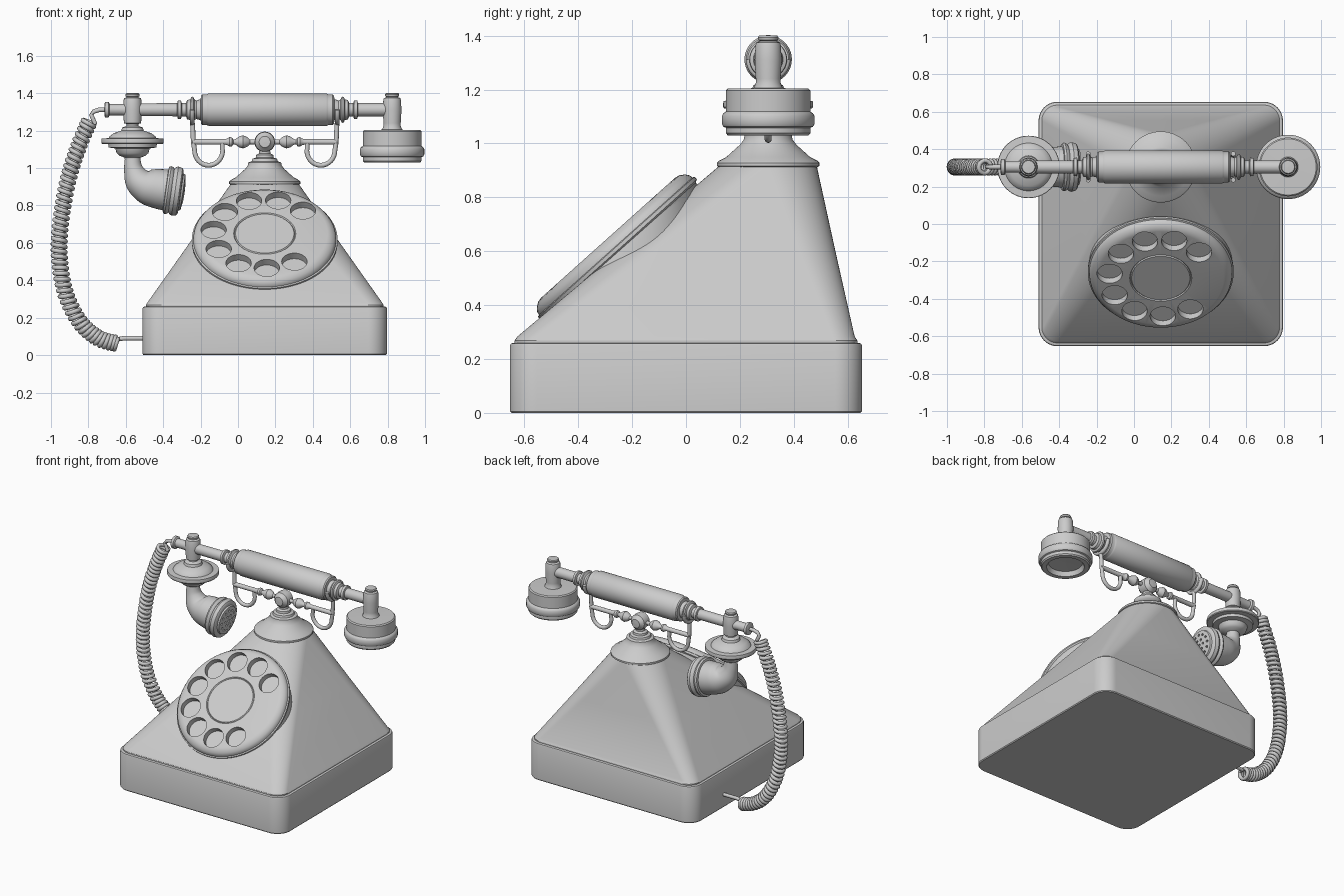
import bpy, bmesh
from math import sin, cos, pi, radians
from mathutils import Vector, Matrix

if "Cube" in bpy.data.objects:
    bpy.data.objects.remove(bpy.data.objects["Cube"])

CX, HY, HZ = 0.143, 0.305, 1.312      # body centre x, handset axis y and z
LX, RX = -0.564, 0.824                # mouthpiece and earpiece x


def finish(name, bm, angle=32):
    bmesh.ops.remove_doubles(bm, verts=bm.verts, dist=1e-5)
    bmesh.ops.recalc_face_normals(bm, faces=bm.faces)
    me = bpy.data.meshes.new(name)
    bm.to_mesh(me)
    bm.free()
    ob = bpy.data.objects.new(name, me)
    bpy.context.collection.objects.link(ob)
    smooth_shade(ob, angle)
    return ob


def smooth_shade(ob, angle=32):
    bpy.ops.object.select_all(action='DESELECT')
    bpy.context.view_layer.objects.active = ob
    ob.select_set(True)
    bpy.ops.object.shade_smooth_by_angle(angle=radians(angle))


def skin(name, rings, angle=32):
    """Bridge closed rings of points and cap both ends."""
    bm = bmesh.new()
    rows = [[bm.verts.new(p) for p in ring] for ring in rings]
    n = len(rows[0])
    for a, b in zip(rows, rows[1:]):
        for i in range(n):
            j = (i + 1) % n
            bm.faces.new((a[i], a[j], b[j], b[i]))
    bm.faces.new(rows[0])
    bm.faces.new(rows[-1])
    return finish(name, bm, angle)


def lathe(name, profile, origin, axis=(0, 0, 1), seg=56):
    q = Vector((0, 0, 1)).rotation_difference(Vector(axis).normalized())
    o = Vector(origin)
    return skin(name, [[o + q @ Vector((max(r, 1e-4) * cos(2 * pi * i / seg), max(r, 1e-4) * sin(2 * pi * i / seg), h))
                        for i in range(seg)] for r, h in profile])


def sweep(name, path, radii, seg=12):
    """Round tube along a path with a radius at each point."""
    path = [Vector(p) for p in path]
    if not isinstance(radii, list):
        radii = [radii] * len(path)
    rings, u, last = [], None, len(path) - 1
    for k, p in enumerate(path):
        t = (path[min(k + 1, last)] - path[max(k - 1, 0)]).normalized()
        u = t.orthogonal() if u is None else u - t * u.dot(t)
        u.normalize()
        w = t.cross(u)
        rings.append([p + radii[k] * (u * cos(2 * pi * i / seg) + w * sin(2 * pi * i / seg)) for i in range(seg)])
    return skin(name, rings, 50)


def spline(pts, n):
    """Catmull-Rom curve through points of any dimension."""
    q = [pts[0]] + list(pts) + [pts[-1]]
    out = []
    for a, b, c, d in zip(q, q[1:], q[2:], q[3:]):
        for k in range(n):
            t = k / n
            out.append(tuple(0.5 * (2 * y + (z - x) * t + (2 * x - 5 * y + 4 * z - w) * t * t
                                    + (3 * y - x - 3 * z + w) * t ** 3) for x, y, z, w in zip(a, b, c, d)))
    return out + [tuple(pts[-1])]


def rounded_square(half, r, y, z, n=12):
    return [(CX + sx * (half - r) + r * cos(a), y + sy * (half - r) + r * sin(a), z)
            for c, (sx, sy) in enumerate(((1, 1), (-1, 1), (-1, -1), (1, -1)))
            for a in [pi / 2 * (c + k / n) for k in range(n + 1)]]


def drill(ob, centres, axis, r, depth, seg):
    """Sink round holes into an object."""
    bm = bmesh.new()
    rot = Vector((0, 0, 1)).rotation_difference(Vector(axis)).to_matrix().to_4x4()
    for c in centres:
        bmesh.ops.create_cone(bm, cap_ends=True, segments=seg, radius1=r, radius2=r, depth=2 * depth,
                              matrix=Matrix.Translation(c) @ rot)
    cutter = finish("hole_cutter", bm)
    cutter.hide_render = True
    mod = ob.modifiers.new("holes", 'BOOLEAN')
    mod.operation, mod.object, mod.solver = 'DIFFERENCE', cutter, 'EXACT'
    bpy.context.view_layer.objects.active = ob
    bpy.ops.object.modifier_apply(modifier=mod.name)
    bpy.data.objects.remove(cutter)
    smooth_shade(ob)


# Plinth and sloping body
skin("base", [rounded_square(h, r, 0, z) for h, r, z in
              ((.648, .095, 0), (.653, .1, .006), (.653, .1, .25), (.65, .097, .257), (.643, .09, .26))])
skin("body", [rounded_square(h, r, y, z) for h, r, y, z in
              ((.636, .085, 0, .25), (.636, .085, 0, .268), (.626, .08, 0, .283),
               (.402, .13, .1525, .6), (.18, .1799, HY, .918))])

# Collar on top of the body and the cradle hub
lathe("collar", [(.18, .91), (.19, .916), (.19, .928), (.182, .936), (.155, .95), (.105, .995), (.09, 1.015),
                 (.088, 1.03), (.07, 1.036), (.066, 1.05), (.048, 1.056), (.046, 1.07), (.03, 1.078), (.027, 1.14)],
      (CX, HY, 0))
lathe("cradle_hub", [(0, -.055), (.03, -.053), (.036, -.045), (.052, -.03), (.055, 0), (.052, .03),
                     (.036, .045), (.03, .053), (0, .055)], (CX, HY, 1.14), (0, 1, 0), 32)

# Dial with finger holes, and the housing beneath it
N, V, U = Vector((0, -.667, .745)), Vector((0, .745, .667)), Vector((1, 0, 0))
C = Vector((CX, -.289, .65))
dial = lathe("dial", [(0, 0), (.156, 0), (.161, -.006), (.166, 0), (.335, 0), (.352, -.004), (.37, -.016),
                      (.38, -.03), (.382, -.042), (.39, -.045), (.39, -.058), (.38, -.064), (.37, -.09), (0, -.09)],
             C, N, 80)
drill(dial, [C + .275 * (U * cos(a) + V * sin(a)) for a in [radians(42 + 32.9 * k) for k in range(9)]],
      N, .068, .04, 32)
top, mid, low = [], [], []
for k in range(80):
    a = 2 * pi * k / 80
    s = [abs(f) ** .75 * (1 if f > 0 else -1) for f in (cos(a), sin(a))]
    p = C - .06 * N + .38 * (U * cos(a) + V * sin(a))
    b = Vector((CX + .39 * s[0], -.225 + .285 * s[1], p.z - .27))
    top.append(p)
    mid.append(p.lerp(b, .4) + Vector((.012 * s[0], .01 * s[1], 0)))
    low.append(b)
skin("dial_housing", [top, mid, low], 50)

# Cradle arms, mirrored about the hub: beaded bar, loop and fork
for side, sgn in (("left", -1), ("right", 1)):
    lathe("cradle_bar_" + side, [(.013, .04), (.013, .08), (.025, .092), (.035, .115), (.03, .135), (.014, .158),
                                 (.013, .168), (.024, .175), (.026, .188), (.018, .2), (.015, .21), (.015, .385),
                                 (.01, .392)], (CX, HY, 1.14), (sgn, 0, 0), 24)
    loop = [(.227, 1.14), (.227, 1.1)] + [(.3 - .075 * cos(a), 1.095 - .08 * sin(a))
                                          for a in [pi * k / 16 for k in range(17)]] + [(.382, 1.14), (.386, 1.24)]
    sweep("cradle_loop_" + side, [(CX + sgn * d, HY, z) for d, z in loop], .013)
    sweep("cradle_fork_" + side, [(CX + sgn * .388, HY + .07 * cos(a), HZ + .07 * sin(a))
                                  for a in [pi + pi * k / 20 for k in range(21)]], .013)

# Handset bar and grip
half = [(.035, -.325), (.048, -.322), (.05, -.305), (.035, -.3), (.035, -.278), (.052, -.272), (.055, -.255),
        (.068, -.25), (.07, -.24), (.055, -.232), (.05, -.222), (.056, -.2), (.076, -.197), (.082, -.19),
        (.082, -.167), (.084, -.162), (.088, -.155)]
mirrored = [(r, .316 - x) for r, x in reversed(half)]
lathe("handset_bar", [(.028, -.715), (.042, -.71), (.042, -.692), (.03, -.686), (.03, -.62), (.034, -.6)]
      + half + mirrored + [(.035, RX)], (0, HY, HZ), (1, 0, 0), 40)

# Mouthpiece stem and earpiece
post = [(0, 1.402), (.034, 1.4), (.038, 1.393), (.036, 1.383), (.028, 1.38), (.044, 1.374), (.047, 1.365),
        (.05, 1.31), (.046, 1.24)]
lathe("mouthpiece_stem", post + [(.032, 1.236), (.032, 1.226), (.055, 1.216), (.06, 1.2), (.1, 1.187),
                                 (.122, 1.17), (.128, 1.16), (.165, 1.158), (.167, 1.15), (.167, 1.135),
                                 (.163, 1.13), (.13, 1.128), (.128, 1.11), (.092, 1.105), (.085, 1.08),
                                 (.07, 1.066), (.042, 1.056), (.04, 1.03)], (LX, HY, 0))
lathe("earpiece", post + [(.046, 1.225), (.054, 1.205), (.15, 1.203), (.157, 1.196), (.157, 1.118), (.166, 1.112),
                          (.172, 1.102), (.172, 1.072), (.166, 1.062), (.157, 1.058), (.157, 1.038), (.15, 1.03),
                          (.12, 1.03), (.108, 1.06), (0, 1.064)], (RX, HY, 0))

# Curved mouthpiece horn with a perforated mouth
elbow = spline([(-.564, 1.06, .04), (-.559, .995, .051), (-.532, .936, .076), (-.484, .904, .097),
                (-.43, .89, .106), (-.375, .882, .111)], 6)
sweep("mouthpiece_horn", [(x, HY, z) for x, z, r in elbow], [r for x, z, r in elbow], 40)
A = Vector((1, 0, -.14)).normalized()
B, M = Vector((0, 1, 0)), Vector((-.388, HY, .884))
W = A.cross(B)
mouth = lathe("mouthpiece_mouth", [(.105, 0), (.124, .003), (.13, .014), (.125, .026), (.118, .032), (.128, .04),
                                   (.133, .052), (.127, .075), (.118, .082), (.1, .084), (.096, .094),
                                   (.05, .102), (0, .104)], M, A)
drill(mouth, [M + .1 * A + d * (B * cos(2 * pi * k / n) + W * sin(2 * pi * k / n))
              for d, n in ((0, 1), (.035, 6), (.07, 12)) for k in range(n)], A, .008, .018, 10)

# Coiled cord
centre = spline([(-.795, 1.25), (-.85, 1.12), (-.9, .97), (-.935, .8), (-.955, .63), (-.95, .47), (-.915, .31),
                 (-.84, .17), (-.745, .09), (-.65, .062)], 90)
cord = [(-.7, HY, HZ), (-.74, HY, 1.312), (-.77, HY, 1.303), (-.785, HY, 1.285)]
for k in range(len(centre) - 1):
    (x, z), (x2, z2) = centre[k], centre[k + 1]
    t = Vector((x2 - x, 0, z2 - z)).normalized()
    a = 2 * pi * 48 * k / len(centre)
    cord.append(Vector((x, HY, z)) + .034 * (t.cross(B) * cos(a) + B * sin(a)))
cord += [(-.64, HY, .085), (-.61, HY, .09), (-.49, HY, .09)]
sweep("coiled_cord", cord, .0125, 8)
